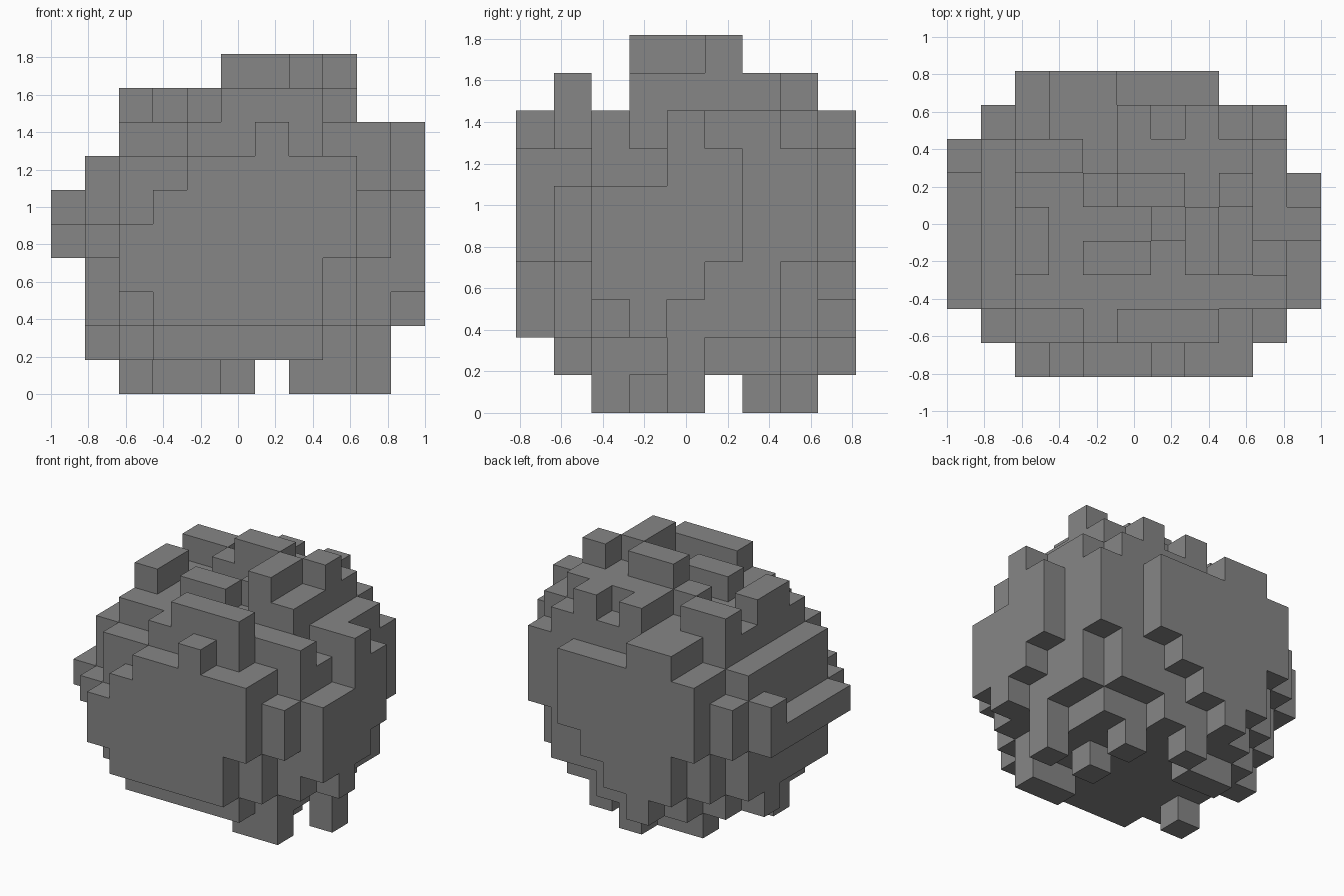
import bpy
import bmesh
from mathutils import Vector

# Remove the default cube
cube = bpy.data.objects.get("Cube")
if cube:
    bpy.data.objects.remove(cube, do_unlink=True)

UNIT = 2 / 11
ORIGIN = Vector((-1, -4.5 * UNIT, 0))
cells = set()


def block(x, y, z):
    """Cells of a box; a single number means a slice one cell thick."""
    spans = [range(*s) if isinstance(s, tuple) else range(s, s + 1) for s in (x, y, z)]
    return {(i, j, k) for i in spans[0] for j in spans[1] for k in spans[2]}


def add(x, y, z):
    cells.update(block(x, y, z))


def cut(x, y, z):
    cells.difference_update(block(x, y, z))


# Core of the boulder, with its corners chipped away
add(x=(2, 9), y=(1, 8), z=(1, 8))
cut(x=(2, 4), y=1, z=7)
cut(x=8, y=1, z=7)
cut(x=8, y=1, z=1)
cut(x=2, y=1, z=1)
cut(x=2, y=7, z=7)
cut(x=2, y=7, z=1)
cut(x=(7, 9), y=7, z=1)

# Front slab
add(x=(4, 8), y=0, z=(2, 7))
add(x=3, y=0, z=(2, 6))
add(x=2, y=0, z=(3, 5))
add(x=8, y=0, z=(4, 7))
add(x=6, y=0, z=7)

# Back slab, column by column
add(x=2, y=8, z=(4, 7))
add(x=3, y=8, z=(2, 8))
add(x=4, y=8, z=(1, 8))
add(x=5, y=8, z=(2, 7))
add(x=6, y=8, z=(3, 7))
add(x=7, y=8, z=(4, 7))

# Layers on the -x side
add(x=1, y=(2, 7), z=(2, 7))
add(x=1, y=1, z=4)
add(x=1, y=7, z=(4, 6))
add(x=1, y=5, z=1)
add(x=0, y=(2, 7), z=4)
add(x=0, y=6, z=5)

# Layers on the +x side
add(x=9, y=(2, 7), z=(2, 8))
cut(x=9, y=3, z=7)
add(x=9, y=1, z=(4, 6))
add(x=9, y=7, z=(4, 7))
add(x=10, y=2, z=(3, 6))
add(x=10, y=3, z=(2, 6))
add(x=10, y=4, z=(3, 8))
add(x=10, y=5, z=(4, 7))

# Lumps on the top
add(x=(5, 8), y=1, z=(7, 9))
add(x=(4, 6), y=3, z=8)
add(x=2, y=(3, 5), z=8)
add(x=(2, 4), y=6, z=8)
add(x=4, y=5, z=8)
add(x=6, y=4, z=8)
add(x=(5, 9), y=(5, 7), z=8)
add(x=(7, 9), y=(3, 5), z=8)
add(x=5, y=7, z=8)
add(x=7, y=7, z=8)
add(x=(5, 7), y=5, z=9)
add(x=7, y=(3, 5), z=9)
add(x=8, y=5, z=9)

# Lumps underneath
add(x=(7, 9), y=2, z=0)
add(x=9, y=4, z=(0, 2))
add(x=7, y=4, z=0)
add(x=7, y=6, z=0)
add(x=5, y=7, z=0)
add(x=(3, 5), y=6, z=0)
add(x=2, y=3, z=0)

# Skin: one square wherever a filled cell meets an empty one
bm = bmesh.new()
corners = {}


def corner(point):
    key = tuple(round(c) for c in point)
    if key not in corners:
        corners[key] = bm.verts.new(ORIGIN + Vector(key) * UNIT)
    return corners[key]


for cell in sorted(cells):
    for axis in range(3):
        for side in (-1, 1):
            normal = Vector((0, 0, 0))
            normal[axis] = side
            if tuple(round(c) for c in Vector(cell) + normal) in cells:
                continue
            u = Vector((0, 0, 0))
            u[(axis + 1) % 3] = 0.5
            v = normal.cross(u)
            middle = Vector(cell) + Vector((0.5, 0.5, 0.5)) + normal / 2
            ring = (-u - v, u - v, u + v, v - u)
            bm.faces.new([corner(middle + offset) for offset in ring])

mesh = bpy.data.meshes.new("boulder")
bm.to_mesh(mesh)
bm.free()
boulder = bpy.data.objects.new("boulder", mesh)
bpy.context.scene.collection.objects.link(boulder)

# Plain stone colour
stone = bpy.data.materials.new("stone_grey")
stone.use_nodes = True
grey = (0.24, 0.24, 0.24, 1)
stone.diffuse_color = grey
for node in stone.node_tree.nodes:
    if node.type == "BSDF_PRINCIPLED":
        node.inputs["Base Color"].default_value = grey
mesh.materials.append(stone)
